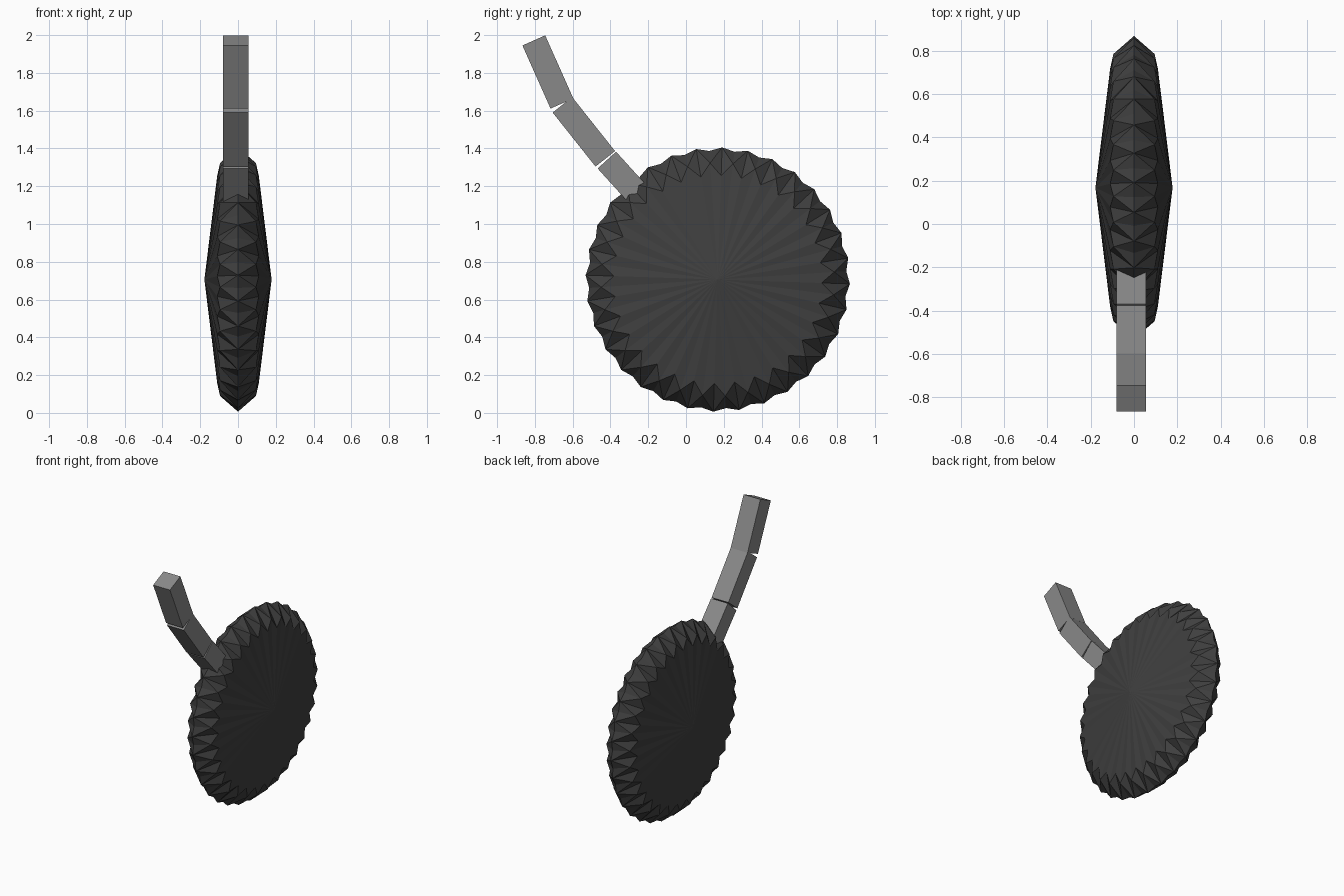
import bpy, bmesh
from math import sin, cos, pi
from mathutils import Vector

cube = bpy.data.objects.get("Cube")
if cube:
    bpy.data.objects.remove(cube)


def material(name, value):
    m = bpy.data.materials.new(name)
    m.use_nodes = True
    m.diffuse_color = (value, value, value, 1)
    m.node_tree.nodes["Principled BSDF"].inputs["Base Color"].default_value = (value, value, value, 1)
    return m


def finish(bm, name, mat):
    bmesh.ops.recalc_face_normals(bm, faces=bm.faces)
    mesh = bpy.data.meshes.new(name)
    bm.to_mesh(mesh)
    bm.free()
    mesh.materials.append(mat)
    obj = bpy.data.objects.new(name, mesh)
    bpy.context.collection.objects.link(obj)
    return obj


dark = material("dark_grey", 0.05)
grey = material("mid_grey", 0.25)

# Toothed disc: shallow cones on both sides with a zigzag faceted rim
TEETH = 32
COUNT = TEETH * 2
CENTRE = Vector((0, 0.168, 0.706))
bm = bmesh.new()


def ring(x_tip, r_tip, x_gap, r_gap):
    verts = []
    for i in range(COUNT):
        a = pi / 2 - 0.033 + i * 2 * pi / COUNT
        x, r = (x_gap, r_gap) if i % 2 else (x_tip, r_tip)
        verts.append(bm.verts.new(CENTRE + Vector((x, r * cos(a), r * sin(a)))))
    return verts


edge = ring(0, 0.70, 0, 0.682)
for side in (1, -1):
    hub = bm.verts.new(CENTRE + Vector((0.178 * side, 0, 0)))
    shoulder = ring(0.11 * side, 0.55, 0.095 * side, 0.618)
    for i in range(COUNT):
        j = (i + 1) % COUNT
        bm.faces.new((hub, shoulder[i], shoulder[j]))
        # split each rim panel from the tooth tip to the gap shoulder
        tip, gap = (i, j) if i % 2 == 0 else (j, i)
        bm.faces.new((shoulder[tip], shoulder[gap], edge[tip]))
        bm.faces.new((shoulder[gap], edge[gap], edge[tip]))
finish(bm, "toothed_disc", dark)

# Handle: three straight bars, each starting at its front lower edge
WIDTH = 0.132


def bar(name, start, end):
    a, b = Vector((0, *start)), Vector((0, *end))
    d = (b - a).normalized()
    across = Vector((0, -d.z, d.y)) * WIDTH
    bm = bmesh.new()
    face = bm.faces.new([bm.verts.new(p + Vector((-0.08, 0, 0)))
                         for p in (a, b, b + across, a + across)])
    ext = bmesh.ops.extrude_face_region(bm, geom=[face])
    bmesh.ops.translate(bm, vec=(0.136, 0, 0),
                        verts=[v for v in ext["geom"] if isinstance(v, bmesh.types.BMVert)])
    finish(bm, name, grey)


bar("handle_top", (-0.866, 1.945), (-0.717, 1.611))
bar("handle_middle", (-0.706, 1.590), (-0.479, 1.304))
bar("handle_bottom", (-0.468, 1.294), (-0.265, 1.070))
